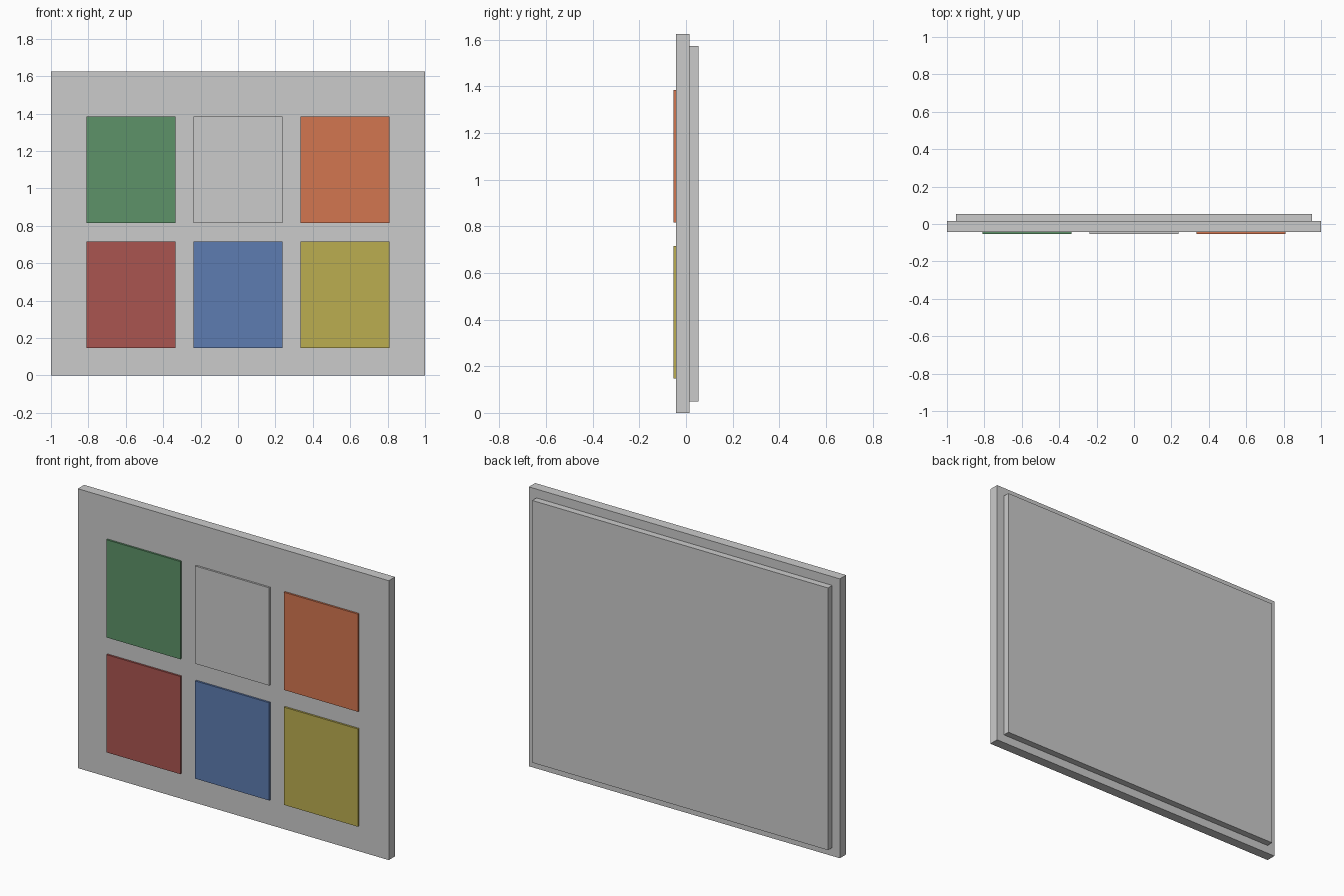
import bpy

if "Cube" in bpy.data.objects:
    bpy.data.objects.remove(bpy.data.objects["Cube"])


def box(name, x, y, z, color=None):
    """Axis-aligned box from (min, max) ranges."""
    lo, hi = zip(x, y, z)
    bpy.ops.mesh.primitive_cube_add(size=1, location=[(a + b) / 2 for a, b in zip(lo, hi)])
    ob = bpy.context.object
    ob.name = name
    ob.scale = [b - a for a, b in zip(lo, hi)]
    bpy.ops.object.transform_apply(location=False, rotation=False, scale=True)
    if color:
        mat = bpy.data.materials.new(name + "_paint")
        mat.diffuse_color = (*color, 1)
        mat.use_nodes = True
        mat.node_tree.nodes["Principled BSDF"].inputs["Base Color"].default_value = mat.diffuse_color
        ob.data.materials.append(mat)
    return ob


# Front board and smaller backing plate
box("front_board", (-1, 1), (-0.043, 0.015), (0, 1.624))
box("back_plate", (-0.951, 0.951), (0.015, 0.054), (0.049, 1.573))

# Two rows of three coloured tiles, bottom row first
W, H = 0.476, 0.568
rows = [
    ("lower", 0.147, [("red", (0.40, 0.09, 0.08)), ("blue", (0.11, 0.20, 0.44)),
                      ("yellow", (0.50, 0.42, 0.08))]),
    ("upper", 0.815, [("green", (0.11, 0.29, 0.14)), ("white", (0.64, 0.63, 0.61)),
                      ("orange", (0.65, 0.18, 0.08))]),
]
for row, z0, tiles in rows:
    for i, (label, color) in enumerate(tiles):
        cx = (i - 1) * 0.571
        box(f"{row}_{label}_tile", (cx - W / 2, cx + W / 2), (-0.054, -0.043),
            (z0, z0 + H), color)
